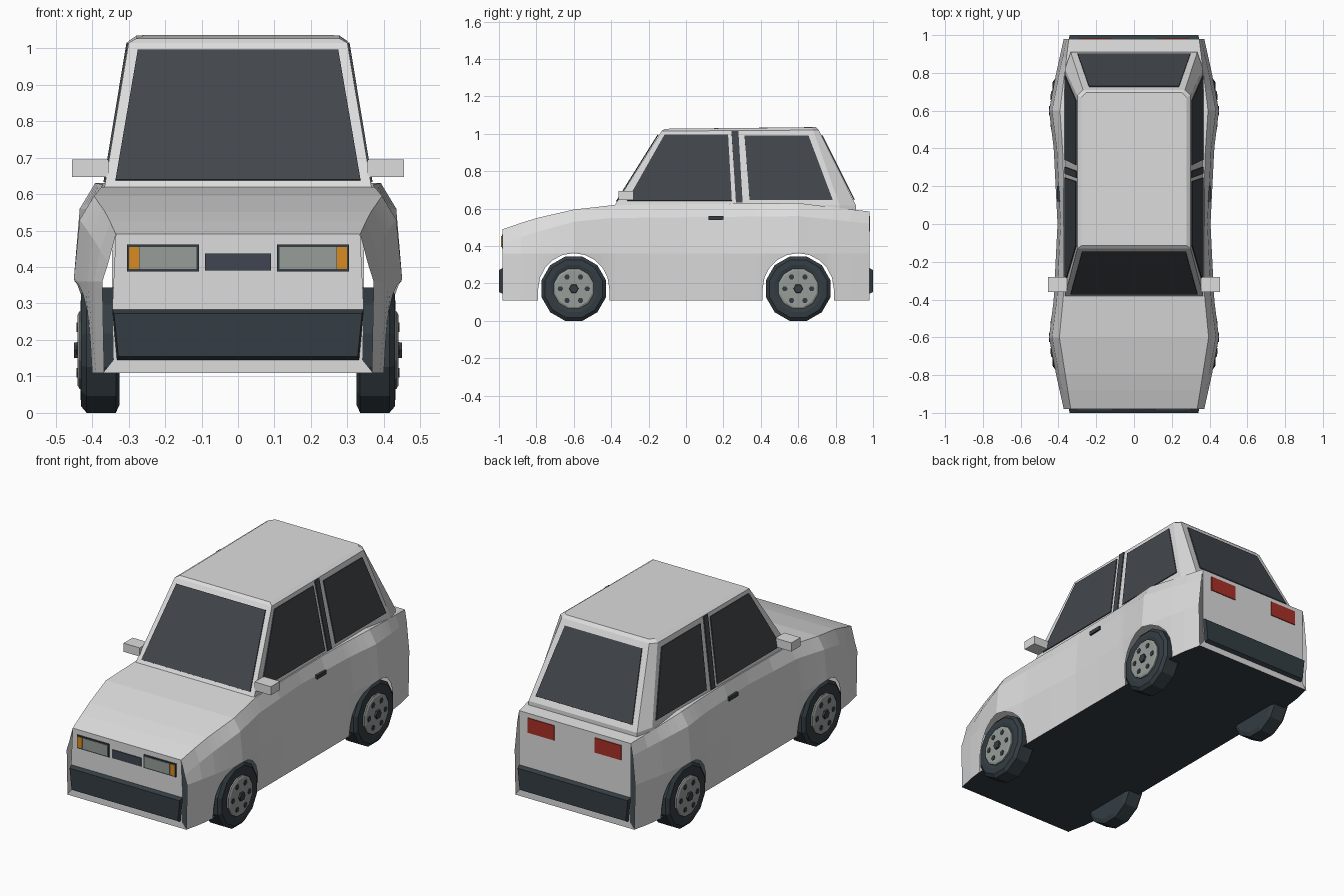
import bpy, bmesh
from math import sin, cos, pi, sqrt
from mathutils import Vector

cube = bpy.data.objects.get("Cube")
if cube:
    bpy.data.objects.remove(cube)


def material(name, r, g, b):
    m = bpy.data.materials.new(name)
    m.use_nodes = True
    m.diffuse_color = (r, g, b, 1)
    m.node_tree.nodes["Principled BSDF"].inputs["Base Color"].default_value = (r, g, b, 1)
    return m


PAINT = material("light grey paint", .72, .72, .72)
GLASS = material("dark glass", .055, .063, .073)
RUBBER = material("black rubber", .034, .047, .056)
METAL = material("wheel grey", .31, .34, .32)
GRILLE = material("blue black", .05, .06, .085)
AMBER = material("amber", .7, .26, .015)
RED = material("lamp red", .4, .03, .02)


def mesh(name, verts, faces, mat, fix=True):
    bm = bmesh.new()
    vs = [bm.verts.new(v) for v in verts]
    for f in faces:
        bm.faces.new([vs[i] for i in f])
    if fix:
        bmesh.ops.recalc_face_normals(bm, faces=bm.faces)
    me = bpy.data.meshes.new(name)
    bm.to_mesh(me)
    bm.free()
    me.materials.append(mat)
    ob = bpy.data.objects.new(name, me)
    bpy.context.collection.objects.link(ob)
    return ob


def loft(name, rings, mat, closed=True, caps=True):
    """Skin rows of points; closed rows are capped at both ends."""
    n = len(rings[0])
    verts = [p for r in rings for p in r]
    faces = []
    for i in range(len(rings) - 1):
        for j in range(n if closed else n - 1):
            k = (j + 1) % n
            faces.append((i * n + j, i * n + k, i * n + n + k, i * n + n + j))
    if closed and caps:
        faces += [tuple(range(n)), tuple(range(len(verts) - n, len(verts)))]
    return mesh(name, verts, faces, mat)


def prism(name, pts, offset, mat):
    pts = [Vector(p) for p in pts]
    return loft(name, [pts, [p + Vector(offset) for p in pts]], mat)


def box(name, x, y, z, mat):
    pts = [(x[0], y[0], z[0]), (x[1], y[0], z[0]), (x[1], y[0], z[1]), (x[0], y[0], z[1])]
    return prism(name, pts, (0, y[1] - y[0], 0), mat)


def curve(points):
    """Piecewise linear function through the points."""
    def f(t):
        for (a, u), (b, v) in zip(points, points[1:]):
            if t <= b:
                return u + (v - u) * max(0, t - a) / (b - a)
        return points[-1][1]
    return f


# Lower body outline along the length
END, AXLE, HUB_Z, ARCH, SILL = .98, .6, .172, .19, .11
outer = curve([(0, .405), (.4, .425), (.6, .45), (.8, .412), (.98, .372)])
shoulder_x = curve([(-.98, .335), (-.6, .395), (-.36, .372), (.3, .372), (.6, .392), (.98, .345)])
shoulder_z = curve([(-.98, .49), (-.82, .545), (-.6, .595), (-.38, .62), (.6, .63), (.8, .605), (.98, .585)])
crease_z = curve([(-.98, .41), (-.82, .47), (-.6, .53), (-.4, .55), (.6, .56), (.8, .54), (.98, .52)])


def sill_x(y):
    return min(outer(abs(y)) - .005, .4)


def side_points(y):
    d = abs(abs(y) - AXLE)
    low = HUB_Z + sqrt(max(0, ARCH ** 2 - d * d)) if d <= ARCH + .0005 else SILL
    wide = max(.36, low + .008)
    xo = outer(abs(y))
    xl = sill_x(y) + (xo - sill_x(y)) * (low - SILL) / (wide - SILL)
    return [(xl, y, low), (xo, y, wide), (xo - .016, y, crease_z(y)),
            (shoulder_x(y), y, shoulder_z(y))]


stations = [-END, -.88, -.2, .2, .88, END, 0, -.38, .38]
for c in (-AXLE, AXLE):
    stations += [c - ARCH - .002, c + ARCH + .002]
    stations += [c + ARCH * cos(pi * i / 10) for i in range(11)]
stations.sort()


def mirrored(rows, s):
    return [[(s * x, y, z) for x, y, z in r] for r in rows]


# Body shell: sides, hood and deck, floor, end panels
sides = [side_points(y) for y in stations]
for s, tag in ((1, "left"), (-1, "right")):
    loft("body_side_" + tag, mirrored(sides, s), PAINT, closed=False)
loft("hood_and_deck", [[(-shoulder_x(y), y, shoulder_z(y)), (shoulder_x(y), y, shoulder_z(y))]
                       for y in stations], PAINT, closed=False)
loft("floor", [[(-sill_x(y), y, SILL), (sill_x(y), y, SILL)] for y in stations],
     RUBBER, closed=False)
for s, tag in ((-1, "front"), (1, "rear")):
    y = s * END
    outline = [(shoulder_x(y), shoulder_z(y)), (.345, .28), (.342, .145), (.37, SILL)]
    pts = [(x, y, z) for x, z in outline] + [(-x, y, z) for x, z in reversed(outline)]
    prism(tag + "_panel", pts, (0, -s * .004, 0), PAINT)
    # Tapered bumper
    loft(tag + "_bumper", [[(-w, y + s * d, a), (w, y + s * d, a), (w + e, y + s * d, b), (-w - e, y + s * d, b)]
                           for w, e, d, a, b in ((.332, .013, 0, .145, .283), (.328, .012, .02, .155, .272))], RUBBER)


# Cabin with chamfered rear corners and bevelled roof
def ring(half):
    return half + [(-x, y, z) for x, y, z in reversed(half)]


base = [(.366, -.38, .62), (.366, .82, .62), (.335, .91, .615)]
loft("cabin", [
    ring([(x, y, .57) for x, y, z in base]),
    ring(base),
    ring([(.3, -.13, 1.015), (.3, .68, 1.02), (.27, .71, 1.02)]),
    ring([(.278, -.115, 1.027), (.278, .67, 1.035), (.255, .695, 1.036)])], PAINT)


def lean(a, b):
    return lambda z: a + (b - a) * (z - .62) / .4


cabin_x, screen_y, hatch_y = lean(.366, .3), lean(-.38, -.13), lean(.91, .71)

# Windscreen and rear window
for name, f, s, low, high in (("windscreen", screen_y, -1, (.336, .637), (.275, .993)),
                              ("rear_window", hatch_y, 1, (.298, .645), (.238, .99))):
    pts = [(k * x, f(z), z) for (x, z), k in ((low, -1), (low, 1), (high, 1), (high, -1))]
    prism(name, pts, (0, s * .005, .003), GLASS)

# Side glass, pillars, mirrors and handles
panes = {
    "front_side_window": [(-.315, .642), (.245, .642), (.225, .995), (-.115, .995)],
    "door_pillar": [(.267, .632), (.303, .632), (.28, 1.015), (.243, 1.015)],
    "rear_side_window": [(.34, .645), (.785, .645), (.655, .99), (.313, .99)],
}
for s, tag in ((1, "left"), (-1, "right")):
    for name, pts in panes.items():
        prism(name + "_" + tag, [(s * cabin_x(z), y, z) for y, z in pts], (s * .005, 0, .001), GLASS)
    box("mirror_" + tag, (s * .355, s * .455), (-.36, -.28), (.647, .695), PAINT)
    box("door_handle_" + tag, (s * .385, s * .408), (.12, .2), (.54, .561), RUBBER)
    # Lamps
    y = -END
    box("headlamp_frame_" + tag, (s * .107, s * .305), (y, y - .005), (.388, .462), RUBBER)
    box("headlamp_lens_" + tag, (s * .114, s * .27), (y, y - .008), (.395, .455), METAL)
    box("indicator_" + tag, (s * .272, s * .299), (y, y - .008), (.395, .455), AMBER)
    box("tail_lamp_" + tag, (s * .125, s * .288), (END, END + .005), (.478, .56), RED)
box("grille", (-.09, .09), (-END, -END - .005), (.39, .437), GRILLE)


# Wheels
def lathe(name, s, cy, cz, profile, n, mat):
    rows = []
    for x, r in profile:
        angles = [2 * pi * (i + .5) / n for i in range(n)]
        rows.append([(s * x, cy + r * sin(a), cz + r * cos(a)) for a in angles])
    return loft(name, rows, mat)


tire = [(.325, .155), (.335, .178), (.415, .178), (.43, .16), (.432, .13), (.425, .1)]
for s, side in ((1, "left"), (-1, "right")):
    for cy, end in ((-AXLE, "front"), (AXLE, "rear")):
        tag = end + "_" + side
        lathe("tire_" + tag, s, cy, HUB_Z, tire, 12, RUBBER)
        lathe("rim_" + tag, s, cy, HUB_Z, [(.41, .11), (.435, .11), (.44, .1)], 12, METAL)
        lathe("hub_" + tag, s, cy, HUB_Z, [(.43, .027), (.45, .024)], 6, RUBBER)
        for i in range(6):
            a = pi * i / 3 + pi / 6
            lathe("wheel_nut_%s_%d" % (tag, i), s, cy + .072 * sin(a), HUB_Z + .072 * cos(a),
                  [(.43, .015), (.443, .015)], 6, RUBBER)
